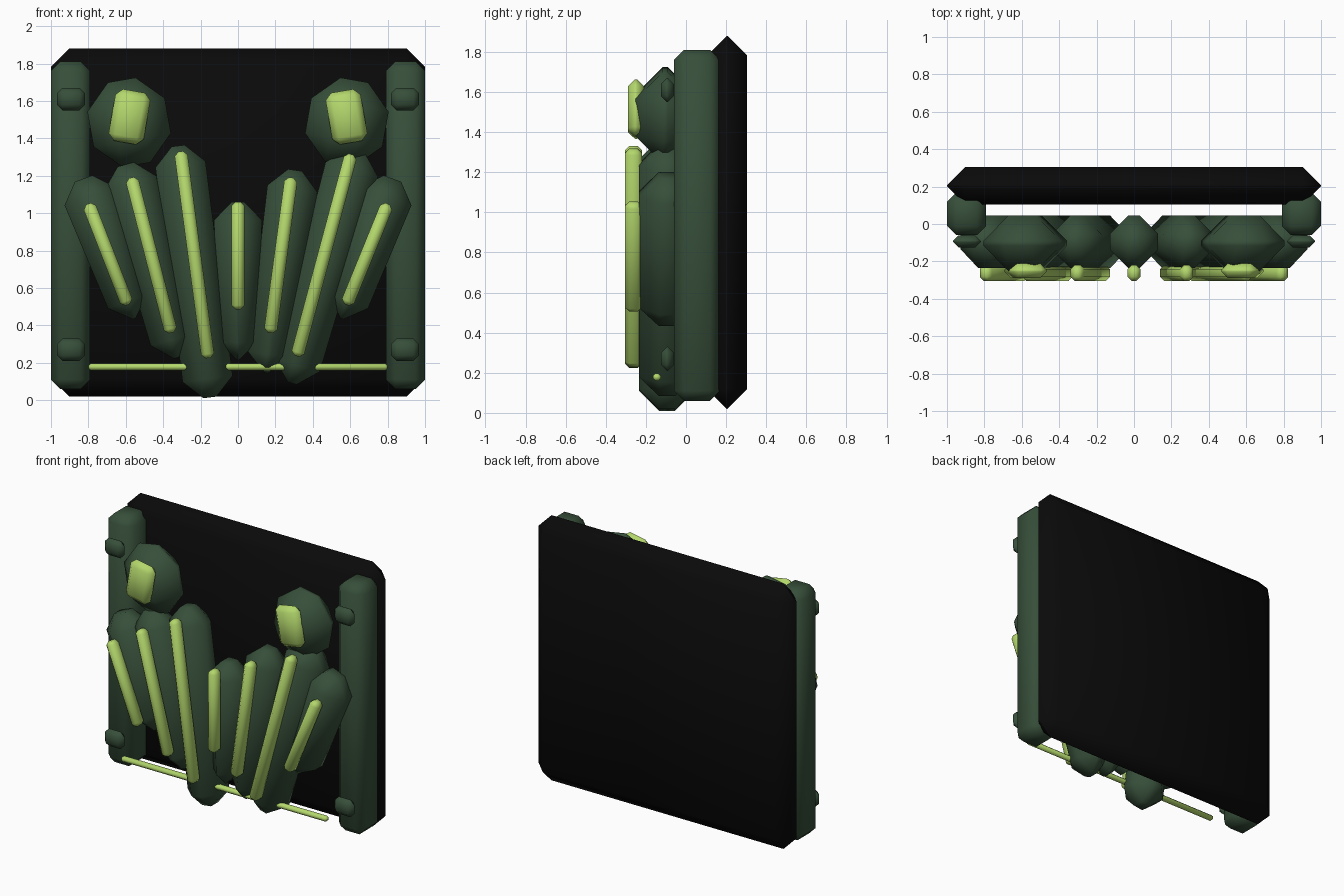
import bpy, bmesh, math
from mathutils import Matrix, Vector

if "Cube" in bpy.data.objects:
    bpy.data.objects.remove(bpy.data.objects["Cube"])


def material(name, rgb):
    m = bpy.data.materials.new(name)
    m.diffuse_color = (*rgb, 1)
    m.use_nodes = True
    m.node_tree.nodes["Principled BSDF"].inputs["Base Color"].default_value = m.diffuse_color
    return m


BLACK = material("matte black", (0.003, 0.003, 0.003))
GREEN = material("dark green", (0.038, 0.078, 0.042))
LIME = material("lime", (0.45, 0.68, 0.15))


def block(name, center, size, bevel, mat, tilt=0.0, taper=1.0):
    """Chamfered box; taper scales the width of the lower end, tilt leans it in the front plane."""
    bm = bmesh.new()
    bmesh.ops.create_cube(bm, size=1)
    for v in bm.verts:
        v.co = Vector((v.co.x * size[0], v.co.y * size[1], v.co.z * size[2]))
        if v.co.z < 0:
            v.co.x *= taper
    bmesh.ops.bevel(bm, geom=bm.edges[:], offset=bevel, segments=1,
                    affect='EDGES', clamp_overlap=True)
    bm.transform(Matrix.Translation(center) @ Matrix.Rotation(tilt, 4, 'Y'))
    for f in bm.faces:
        f.smooth = True
    mesh = bpy.data.meshes.new(name)
    bm.to_mesh(mesh)
    bm.free()
    mesh.materials.append(mat)
    ob = bpy.data.objects.new(name, mesh)
    bpy.context.collection.objects.link(ob)
    return ob


def bar(name, top, bottom, y, width, depth, bevel, mat, taper=1.0):
    """Block running between two points of the front (x, z) plane."""
    dx, dz = top[0] - bottom[0], top[1] - bottom[1]
    center = ((top[0] + bottom[0]) / 2, y, (top[1] + bottom[1]) / 2)
    return block(name, center, (width, depth, math.hypot(dx, dz)), bevel, mat,
                 math.atan2(dx, dz), taper)


# Back panel
block("back_panel", (0, 0.205, 0.95), (2.0, 0.2, 1.86), 0.098, BLACK)

for side, s in (("left", -1), ("right", 1)):
    # Side posts with knobs
    block("post_" + side, (s * 0.895, 0.055, 0.935), (0.21, 0.23, 1.75), 0.05, GREEN)
    for z in (0.27, 1.61):
        block("knob_" + side, (s * 0.893, -0.093, z), (0.15, 0.064, 0.12), 0.03, GREEN)
    # Large pods with glowing plates
    block("pod_" + side, (s * 0.582, -0.103, 1.485), (0.42, 0.296, 0.46), 0.135,
          GREEN, s * math.radians(-10) * -1)
    block("pod_plate_" + side, (s * 0.58, -0.25, 1.515), (0.19, 0.08, 0.28), 0.035,
          LIME, s * math.radians(-10))

# Fanned leaves: leaf top, leaf bottom, width, taper, strip top, strip bottom
LEAVES = [
    ((-0.825, 1.185), (-0.555, 0.435), 0.30, 0.72, (-0.80, 1.05), (-0.59, 0.51)),
    ((-0.60, 1.26), (-0.33, 0.225), 0.29, 0.78, (-0.57, 1.19), (-0.357, 0.36)),
    ((-0.32, 1.36), (-0.15, 0.015), 0.27, 1.0, (-0.307, 1.33), (-0.16, 0.225)),
    ((0, 1.06), (0, 0.21), 0.265, 0.74, (0, 1.06), (0, 0.485)),
    ((0.305, 1.23), (0.15, 0.145), 0.275, 0.8, (0.285, 1.19), (0.172, 0.36)),
    ((0.635, 1.33), (0.29, 0.09), 0.295, 0.84, (0.605, 1.315), (0.315, 0.235)),
    ((0.825, 1.185), (0.555, 0.435), 0.30, 0.72, (0.80, 1.05), (0.58, 0.51)),
]
for i, (t, b, w, k, st, sb) in enumerate(LEAVES, 1):
    bar(f"leaf_{i}", t, b, -0.095, w, 0.28, 0.1, GREEN, k)
    bar(f"leaf_strip_{i}", st, sb, -0.262, 0.07, 0.085, 0.022, LIME)

# Thin rail along the bottom
block("rail", (0, -0.145, 0.178), (1.6, 0.04, 0.036), 0.012, LIME)
